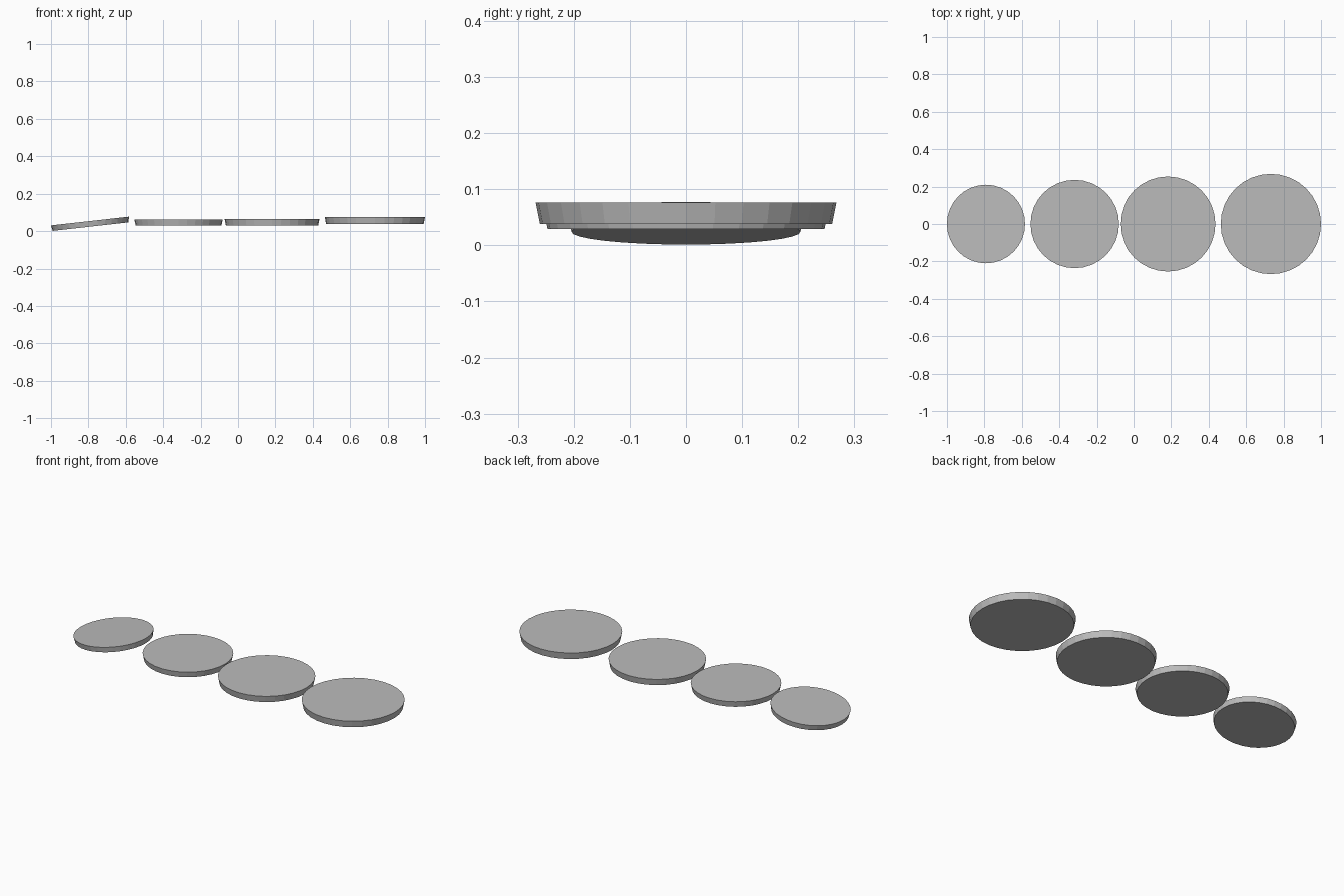
import bpy
import math

cube = bpy.data.objects.get("Cube")
if cube:
    bpy.data.objects.remove(cube, do_unlink=True)

grey = bpy.data.materials.new("plain grey")
grey.use_nodes = True
colour = (0.5, 0.5, 0.5, 1)
grey.diffuse_color = colour
grey.node_tree.nodes["Principled BSDF"].inputs["Base Color"].default_value = colour


def disc(name, x, z, radius, thickness, tilt=0):
    """Thin round plate, slightly narrower underneath, centred at height z."""
    bpy.ops.mesh.primitive_cone_add(
        vertices=32, radius1=radius * 0.972, radius2=radius, depth=thickness,
        location=(x, 0, z), rotation=(0, math.radians(tilt), 0))
    plate = bpy.context.object
    plate.name = name
    plate.data.materials.append(grey)


# Row of plates growing to the left; the smallest leans up on its inner edge
disc("smallest_tilted_disc", -0.79, 0.039, 0.21, 0.03, -6.4)
disc("small_disc", -0.318, 0.046, 0.236, 0.032)
disc("medium_disc", 0.182, 0.047, 0.254, 0.036)
disc("large_disc", 0.732, 0.057, 0.268, 0.038)
